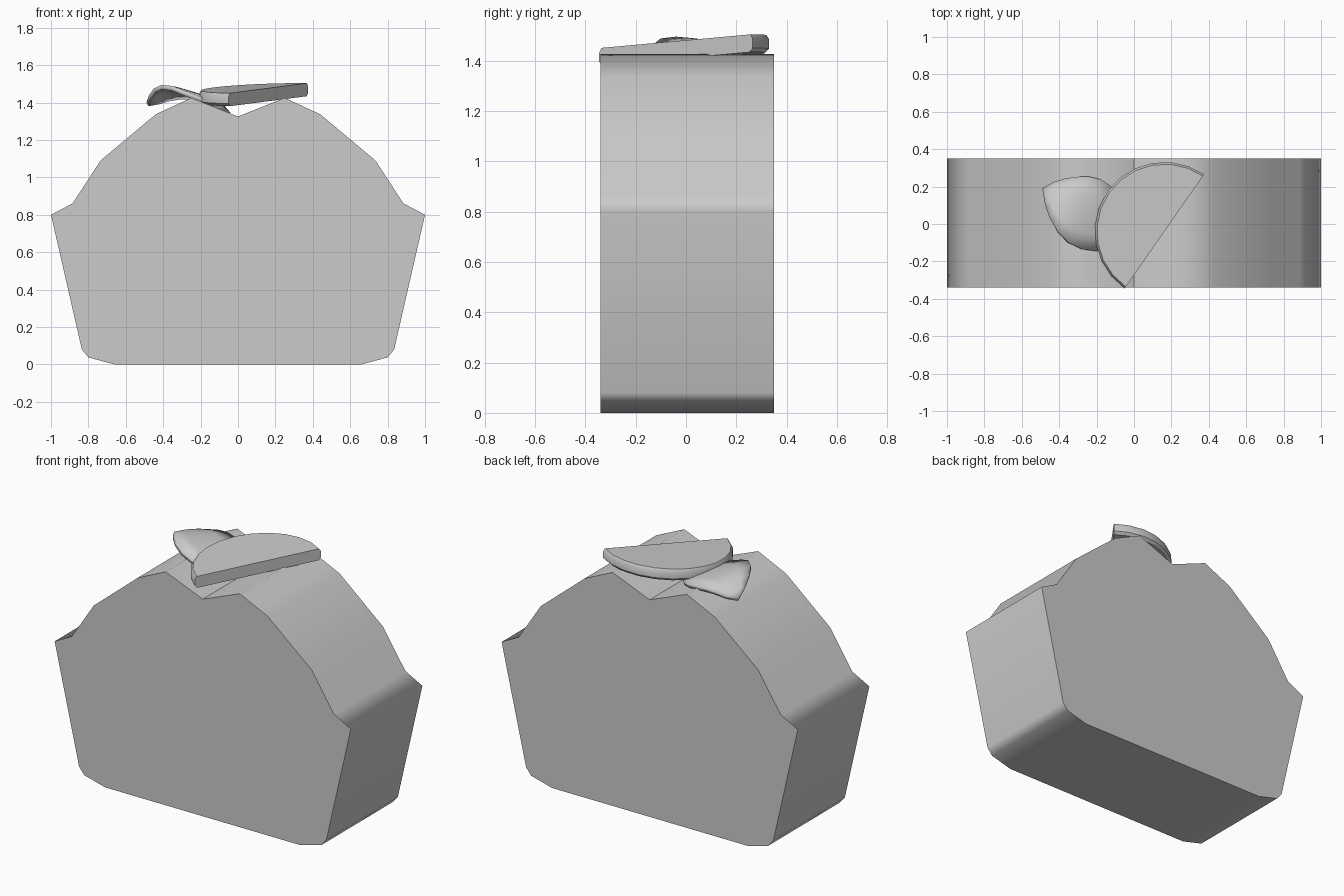
import bpy, bmesh, math
from mathutils import Vector

cube = bpy.data.objects.get("Cube")
if cube:
    bpy.data.objects.remove(cube, do_unlink=True)

GREY = (0.6, 0.6, 0.6, 1)
mat = bpy.data.materials.new("plain grey")
mat.use_nodes = True
mat.diffuse_color = GREY
mat.node_tree.nodes["Principled BSDF"].inputs["Base Color"].default_value = GREY


def finish(name, bm):
    """Turn a bmesh into a named grey object."""
    bmesh.ops.recalc_face_normals(bm, faces=bm.faces)
    mesh = bpy.data.meshes.new(name)
    bm.to_mesh(mesh)
    bm.free()
    mesh.materials.append(mat)
    obj = bpy.data.objects.new(name, mesh)
    bpy.context.collection.objects.link(obj)
    return obj


def bridge(bm, low, high):
    """Join two closed rings with quads."""
    n = len(low)
    for i in range(n):
        j = (i + 1) % n
        bm.faces.new((low[i], low[j], high[j], high[i]))


# Body: mirrored half profile pushed from front to back
half = [(0.25, 1.425), (0.44, 1.337), (0.735, 1.09), (0.885, 0.86), (1.0, 0.8),
        (0.835, 0.08), (0.8, 0.037), (0.66, 0)]
profile = [(0, 1.325)] + half + [(-x, z) for x, z in reversed(half)]
bm = bmesh.new()
front = [bm.verts.new((x, -0.34, z)) for x, z in profile]
back = [bm.verts.new((x, 0.35, z)) for x, z in profile]
bridge(bm, front, back)
for f in bm.faces:
    f.smooth = True
caps = [bm.faces.new(front), bm.faces.new(back)]
for cap in caps:
    for e in cap.edges:
        e.smooth = False
bm.edges.get((front[0], back[0])).smooth = False
body = finish("body", bm)
weighted = body.modifiers.new("weighted normals", 'WEIGHTED_NORMAL')
weighted.keep_sharp = True

# Half round slice: stacked semicircles with a rounded rim, laid on a tilt
start, end = Vector((-0.05, -0.345)), Vector((0.375, 0.265))
mid, along = (start + end) / 2, (end - start) / 2
across = Vector((-along.y, along.x))
STEPS = 12
bm = bmesh.new()
rings = []
for scale, drop in ((0.96, 0.07), (1, 0.055), (1, 0.018), (0.97, 0)):
    ring = []
    for i in range(STEPS + 1):
        a = math.pi * i / STEPS
        p = mid + along * math.cos(a) * scale + across * math.sin(a) * scale
        ring.append(bm.verts.new((p.x, p.y, 1.474 + 0.035 * p.x + 0.066 * p.y - drop)))
    rings.append(ring)
for low, high in zip(rings, rings[1:]):
    bridge(bm, low, high)
bm.faces.new(rings[0])
bm.faces.new(rings[-1])
finish("half_round_slice", bm)

# Curved slice: a bent leaf lofted between its front and back rims
front_rim = [(-.475, .1, 1.44), (-.45, .03, 1.475), (-.41, -.04, 1.495), (-.35, -.1, 1.488),
             (-.28, -.135, 1.46), (-.2, -.145, 1.43), (-.1, -.12, 1.38)]
back_rim = [(-.43, .225, 1.41), (-.37, .243, 1.43), (-.31, .252, 1.44), (-.25, .255, 1.44),
            (-.18, .24, 1.43), (-.12, .2, 1.415), (-.07, .1, 1.38)]
ROWS = 4
bm = bmesh.new()
tip = bm.verts.new((-0.49, 0.19, 1.4))
tail = bm.verts.new((-0.04, 0.03, 1.345))
grid = []
for f, b in zip(front_rim, back_rim):
    row = []
    for k in range(ROWS + 1):
        p = Vector(f).lerp(Vector(b), k / ROWS)
        p.z += 0.01 * math.sin(math.pi * k / ROWS)
        row.append(bm.verts.new(p))
    grid.append(row)
for k in range(ROWS):
    bm.faces.new((tip, grid[0][k + 1], grid[0][k]))
    bm.faces.new((tail, grid[-1][k], grid[-1][k + 1]))
    for r, s in zip(grid, grid[1:]):
        bm.faces.new((r[k], r[k + 1], s[k + 1], s[k]))
petal = finish("curved_slice", bm)
if sum(p.normal.z for p in petal.data.polygons) < 0:
    petal.data.flip_normals()
thick = petal.modifiers.new("thickness", 'SOLIDIFY')
thick.thickness = 0.025
thick.offset = -1

# Smooth the slices while keeping their rims crisp
for name in ("half_round_slice", "curved_slice"):
    bpy.ops.object.select_all(action='DESELECT')
    obj = bpy.data.objects[name]
    obj.select_set(True)
    bpy.context.view_layer.objects.active = obj
    bpy.ops.object.shade_smooth_by_angle(angle=math.radians(40))
